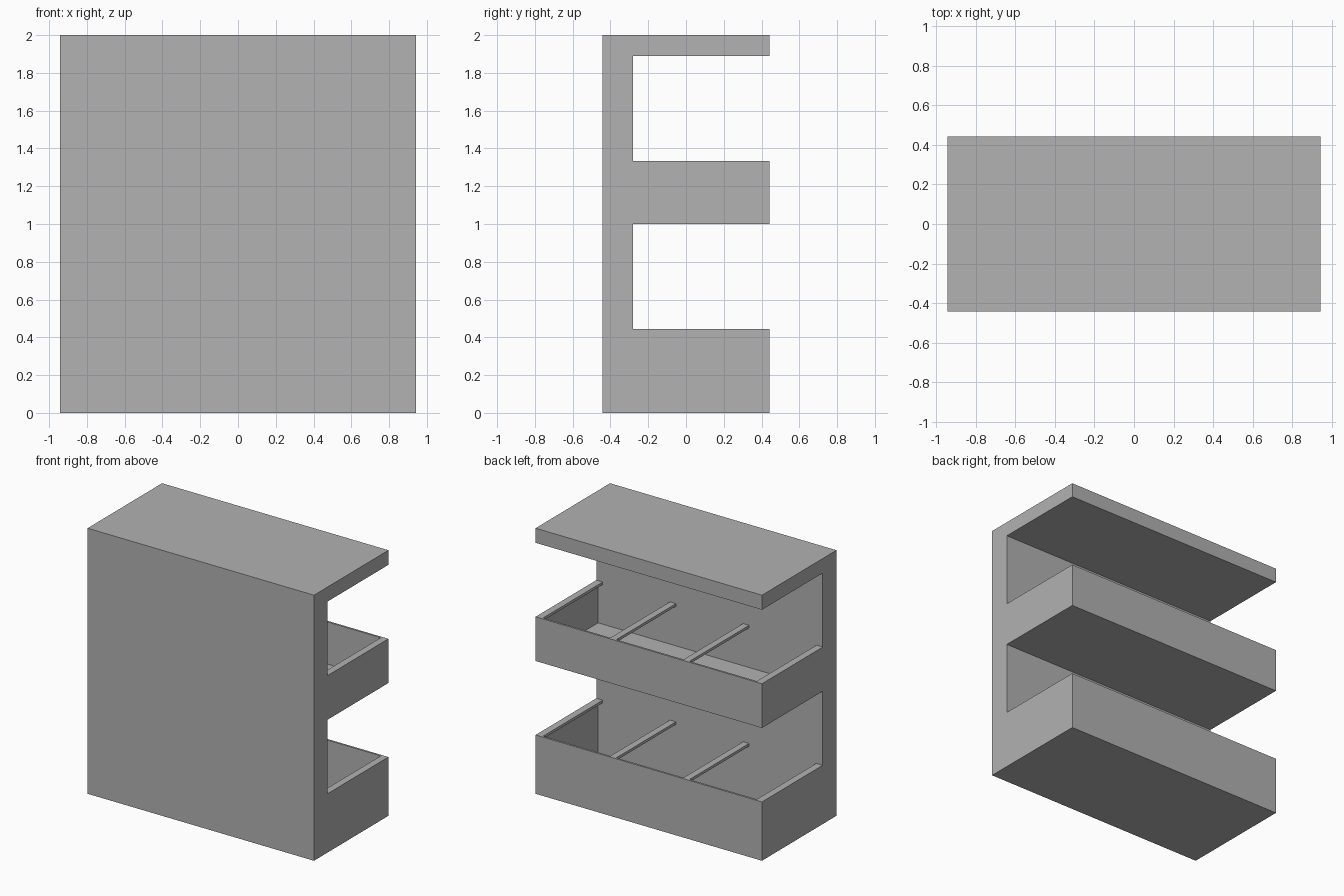
import bpy
import bmesh
from mathutils import Vector

cube = bpy.data.objects.get("Cube")
if cube:
    bpy.data.objects.remove(cube, do_unlink=True)

# One plain grey for the whole unit
grey = bpy.data.materials.new("plain_grey")
grey.use_nodes = True
colour = (0.445, 0.445, 0.445, 1)
grey.diffuse_color = colour
grey.node_tree.nodes["Principled BSDF"].inputs["Base Color"].default_value = colour

HALF_X, HALF_Y = 0.943, 0.443   # outer half sizes
PANEL_Y = -0.28                 # rear face of the upright panel
WALL = 0.015                    # sheet thickness of the bins
RAIL_W, RAIL_H = 0.05, 0.02     # divider rails
RAIL_STEP = 0.61


def add_mesh(name, bm):
    bmesh.ops.recalc_face_normals(bm, faces=bm.faces)
    mesh = bpy.data.meshes.new(name)
    bm.to_mesh(mesh)
    bm.free()
    mesh.materials.append(grey)
    obj = bpy.data.objects.new(name, mesh)
    bpy.context.collection.objects.link(obj)
    return obj


def box(name, low, high):
    low, high = Vector(low), Vector(high)
    bm = bmesh.new()
    bmesh.ops.create_cube(bm, size=1)
    for v in bm.verts:
        v.co = (low + high) / 2 + v.co * (high - low)
    return add_mesh(name, bm)


def extrude_profile(name, points):
    """Extrude a (y, z) outline across the full width."""
    bm = bmesh.new()
    face = bm.faces.new([bm.verts.new((-HALF_X, y, z)) for y, z in points])
    moved = bmesh.ops.extrude_face_region(bm, geom=[face])["geom"]
    verts = [g for g in moved if isinstance(g, bmesh.types.BMVert)]
    bmesh.ops.translate(bm, verts=verts, vec=(2 * HALF_X, 0, 0))
    return add_mesh(name, bm)


# Upright panel with the overhanging top, as one L-shaped body
extrude_profile("panel_and_top", [
    (-HALF_Y, 0), (PANEL_Y, 0), (PANEL_Y, 1.89),
    (HALF_Y, 1.89), (HALF_Y, 2), (-HALF_Y, 2)])


def bin_tray(name, bottom, top):
    inner_x, inner_y = HALF_X - WALL, HALF_Y - WALL
    # Floor and thin walls
    box(name + "_floor", (-inner_x, PANEL_Y, bottom), (inner_x, inner_y, bottom + WALL))
    box(name + "_back_wall", (-HALF_X, inner_y, bottom), (HALF_X, HALF_Y, top))
    for side, label in ((1, "left"), (-1, "right")):
        xs = sorted((side * inner_x, side * HALF_X))
        box(f"{name}_{label}_wall", (xs[0], PANEL_Y, bottom), (xs[1], inner_y, top))
    # Rails across the opening, the outer two forming lips on the side walls
    for i in range(4):
        x = (i - 1.5) * RAIL_STEP
        x0 = max(x - RAIL_W / 2, -inner_x)
        x1 = min(x + RAIL_W / 2, inner_x)
        box(f"{name}_rail_{i + 1}", (x0, PANEL_Y, top - RAIL_H), (x1, inner_y, top))


bin_tray("lower_bin", 0, 0.443)
bin_tray("upper_bin", 1.0, 1.333)
